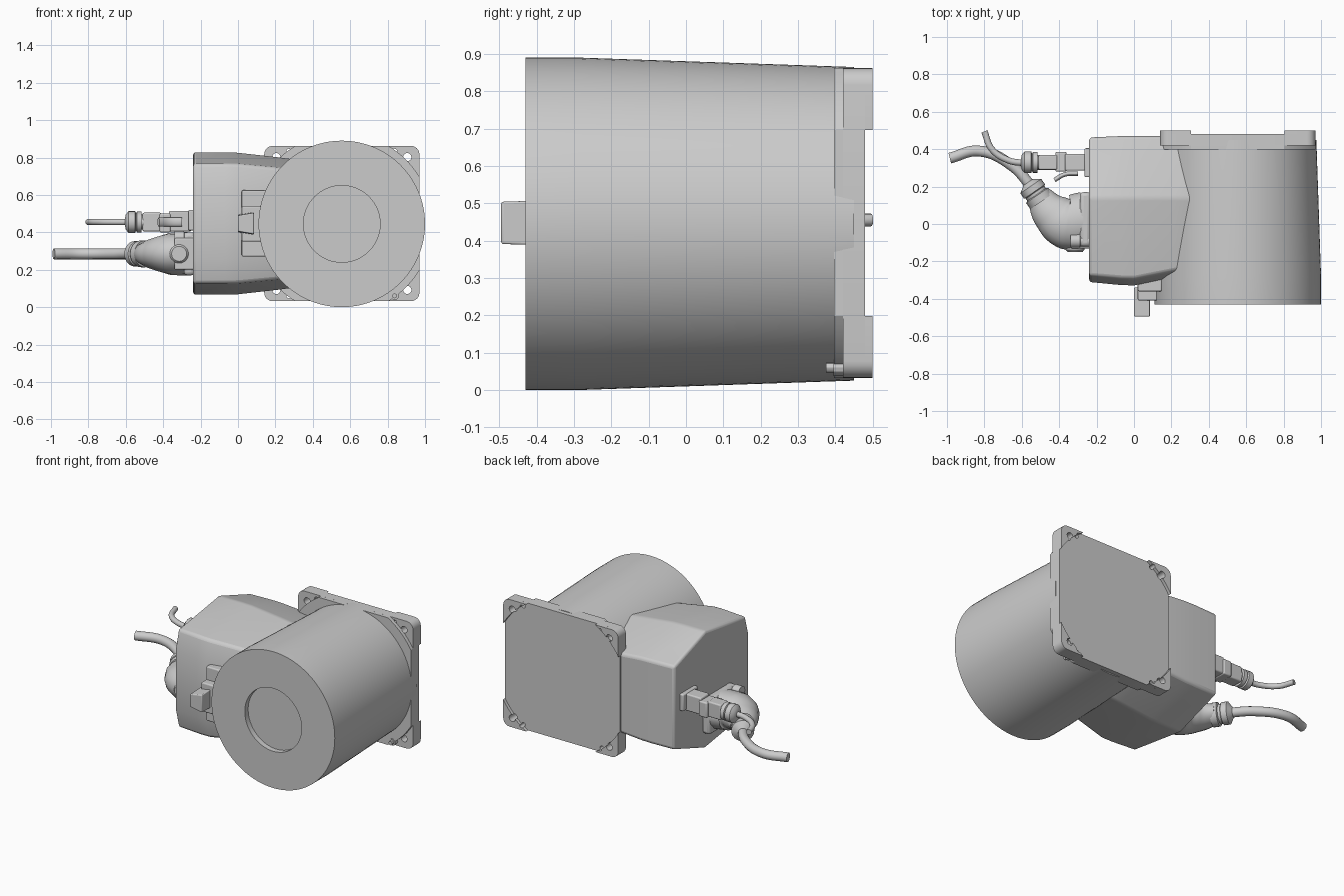
import bpy, bmesh
from math import cos, sin, pi, radians
from mathutils import Vector

if "Cube" in bpy.data.objects:
    bpy.data.objects.remove(bpy.data.objects["Cube"])

CX, CZ = 0.555, 0.447          # drum axis


def make(name, verts, faces, bevel=0):
    me = bpy.data.meshes.new(name)
    me.from_pydata(verts, [], faces)
    bm = bmesh.new()
    bm.from_mesh(me)
    bmesh.ops.remove_doubles(bm, verts=bm.verts, dist=1e-5)
    bmesh.ops.recalc_face_normals(bm, faces=bm.faces)
    bm.to_mesh(me)
    bm.free()
    ob = bpy.data.objects.new(name, me)
    bpy.context.collection.objects.link(ob)
    if bevel:
        m = ob.modifiers.new("bevel", 'BEVEL')
        m.width, m.segments, m.limit_method, m.angle_limit = bevel, 3, 'ANGLE', radians(18)
    return ob


def loft(name, rings, bevel=0):
    n = len(rings[0])
    verts = [p for r in rings for p in r]
    faces = [(k*n+i, k*n+(i+1) % n, (k+1)*n+(i+1) % n, (k+1)*n+i)
             for k in range(len(rings)-1) for i in range(n)]
    faces += [tuple(range(n)), tuple((len(rings)-1)*n+i for i in range(n))]
    return make(name, verts, faces, bevel)


def lathe(name, profile, origin, axis, n=40):
    q = Vector(axis).to_track_quat('Z', 'Y')
    o = Vector(origin)
    return loft(name, [[o + q @ Vector((r*cos(2*pi*i/n), r*sin(2*pi*i/n), h))
                        for i in range(n)] for r, h in profile])


def box(name, x, y, z, bevel=0.008):
    return loft(name, [[(x[0], b, c), (x[1], b, c), (x[1], b, d), (x[0], b, d)]
                       for b in y for c, d in [z]], bevel)


def prism(name, outline, y0, y1, bevel=0):
    return loft(name, [[(CX+u, y, CZ+v) for u, v in outline] for y in (y0, y1)], bevel)


def tube(name, pts, radii, z, zscale=1):
    cu = bpy.data.curves.new(name, 'CURVE')
    cu.dimensions, cu.bevel_depth, cu.bevel_resolution = '3D', 1, 6
    cu.use_fill_caps = True
    s = cu.splines.new('BEZIER')
    s.bezier_points.add(len(pts)-1)
    for b, (px, py), r in zip(s.bezier_points, pts, radii):
        b.co, b.radius = (px, py, 0), r
        b.handle_left_type = b.handle_right_type = 'AUTO'
    ob = bpy.data.objects.new(name, cu)
    ob.location.z, ob.scale.z = z, zscale
    bpy.context.collection.objects.link(ob)
    bpy.ops.object.select_all(action='DESELECT')
    ob.select_set(True)
    bpy.context.view_layer.objects.active = ob
    bpy.ops.object.convert(target='MESH')


def arc(cx, cz, r, a, b, n=10):
    return [(cx+r*cos(radians(a+(b-a)*i/n)), cz+r*sin(radians(a+(b-a)*i/n))) for i in range(n+1)]


def drill(ob, cutters):
    bpy.context.view_layer.objects.active = ob
    for c in cutters:
        m = ob.modifiers.new("hole", 'BOOLEAN')
        m.operation, m.object, m.solver = 'DIFFERENCE', c, 'EXACT'
        bpy.ops.object.modifier_apply(modifier=m.name)


# Tapered motor drum with recessed front
lathe("motor_drum", [(0, 0.035), (0.205, 0.035), (0.205, 0), (0.445, 0), (0.445, 0.15), (0.42, 0.88),
                     (0, 0.88)], (CX, -0.43, 0.445), (0, 1, 0), 96)

# Mounting flange: rounded plate, raised front body, four rear corner pads
H, R = 0.415, 0.484
plate, body = [], []
for k, (sx, sz) in enumerate([(1, 1), (-1, 1), (-1, -1), (1, -1)]):
    plate += arc(sx*(H-0.045), sz*(H-0.045), 0.045, 90*k, 90*k+90, 6)
    body += arc(0, 0, R, 90*k+31, 90*k+59)
flange = prism("flange_plate", plate, 0.42, 0.48)
prism("flange_body", body, 0.397, 0.42)
for sx in (1, -1):
    for sz in (1, -1):
        holes = [lathe("hole_cutter", [(r, 0), (r, 0.3)], (CX+sx*u, 0.35, CZ+sz*v), (0, 1, 0), 20)
                 for u, v, r in ((0.35, 0.355, 0.022), (0.283, 0.387, 0.013))]
        outline = arc(0, 0, R, 31, 59) + arc(H-0.045, H-0.045, 0.045, 90, 0, 6)
        pad = prism("flange_pad", [(sx*u, sz*v) for u, v in outline], 0.479, 0.5)
        drill(flange, holes)
        drill(pad, holes)
        for h in holes:
            bpy.data.objects.remove(h)

# Ground screw on the flange
lathe("ground_screw", [(0.013, 0), (0.013, 0.02), (0.022, 0.02), (0.022, 0.05)],
      (CX+0.283, 0.375, CZ-0.387), (0, 1, 0), 12)

# Faceted terminal box running into the drum
half = [(-0.31, 0.19), (-0.275, 0.32), (0.14, 0.382), (0.47, 0.27)]
ring = half + [(y, -h) for y, h in reversed(half)]
loft("terminal_box", [[(x, 0.1+(y-0.1)*(fy if y < 0.1 else by), CZ+h*fz) for y, h in ring]
                      for x, fy, by, fz in ((-0.24, 1, 0.98, 1), (-0.07, 1.04, 1, 1),
                                            (0.0, 1.045, 1, 0.995), (0.22, 0.93, 1, 0.93),
                                            (0.36, 0.88, 0.95, 0.88))], 0.016)

# Front brake connector
box("front_socket", (0.02, 0.15), (-0.36, -0.27), (0.27, 0.625))
box("front_socket_body", (0.02, 0.15), (-0.41, -0.34), (0.35, 0.54))
loft("front_plug", [[(x0, y, c), (0.085, y, c-0.015), (0.085, y, d+0.015), (x0, y, d)]
                    for x0, y, c, d in ((0, -0.495, 0.405, 0.49), (0.0, -0.34, 0.40, 0.495))], 0.006)

# Power connector: elbow housing, caps, gland and cable
Z = 0.285
tube("power_elbow", [(-0.27, 0.02), (-0.36, 0.01), (-0.44, 0.06), (-0.505, 0.14)],
     [0.15, 0.145, 0.11, 0.072], Z, 0.78)
box("power_base", (-0.29, -0.23), (-0.12, 0.17), (0.17, 0.40), 0.02)
lathe("power_cap", [(0, 0), (0.04, 0), (0.05, 0.012), (0.05, 0.12)], (-0.315, -0.15, Z), (0, 1, 0))
box("power_latch", (-0.34, -0.23), (-0.13, -0.05), (0.20, 0.37))
lathe("side_plug", [(0, 0), (0.036, 0), (0.036, 0.05), (0.03, 0.055), (0.03, 0.11)],
      (-0.34, -0.09, 0.37), (1, 0, 0), 24)
lathe("power_gland", [(0.072, 0), (0.072, 0.04), (0.06, 0.045), (0.06, 0.06), (0.068, 0.065),
                      (0.068, 0.10), (0.045, 0.115), (0.03, 0.125)],
      (-0.495, 0.12, Z), (-0.55, 0.8, 0), 24)
tube("power_cable", [(-0.54, 0.19), (-0.65, 0.31), (-0.83, 0.39), (-0.985, 0.352)], [0.029]*4, Z)

# Signal connector: flange, shells, gland, latch and cable
Z = 0.455
box("signal_flange", (-0.265, -0.23), (0.25, 0.405), (0.41, 0.52))
box("signal_socket", (-0.37, -0.25), (0.285, 0.375), (0.405, 0.515))
box("signal_clip", (-0.42, -0.36), (0.28, 0.385), (0.40, 0.50))
box("signal_plug", (-0.51, -0.41), (0.29, 0.37), (0.405, 0.505))
tube("signal_lever", [(-0.30, 0.27), (-0.37, 0.265), (-0.425, 0.235)], [0.012]*3, Z, 2)
lathe("signal_gland", [(0.04, 0), (0.04, 0.03), (0.056, 0.03), (0.056, 0.055), (0.046, 0.06),
                       (0.058, 0.065), (0.058, 0.10), (0.04, 0.115), (0.016, 0.12)],
      (-0.485, 0.33, Z), (-1, 0, 0), 24)
tube("signal_cable", [(-0.58, 0.325), (-0.67, 0.34), (-0.76, 0.40), (-0.80, 0.495)], [0.017]*4, Z)

# Smooth rounded surfaces, keep hard edges
for ob in bpy.context.scene.objects:
    ob.select_set(True)
    bpy.context.view_layer.objects.active = ob
bpy.ops.object.shade_smooth_by_angle(angle=radians(30))
